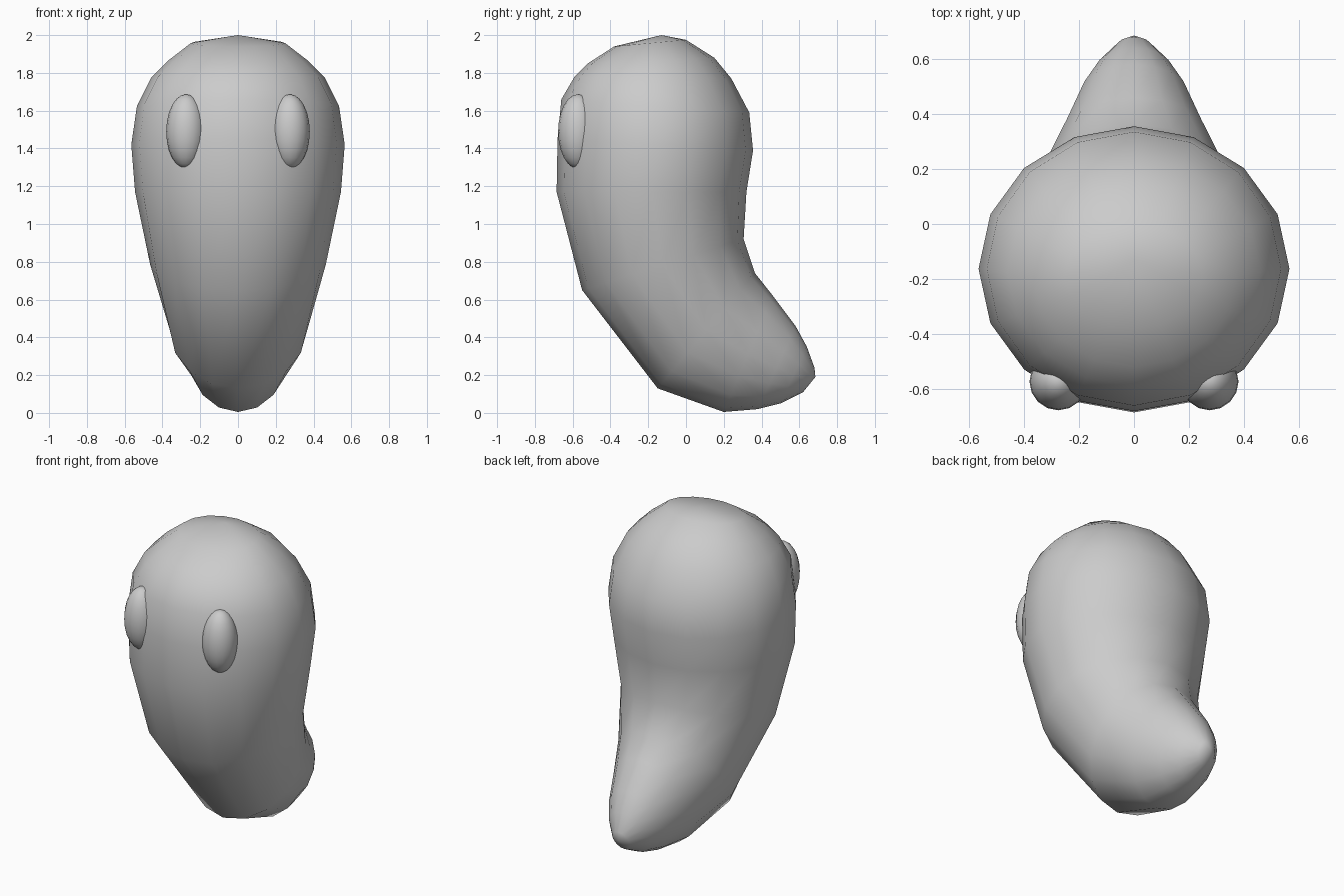
import bpy, bmesh
from math import sin, cos, tau
from mathutils import Vector

default_cube = bpy.data.objects.get("Cube")
if default_cube:
    bpy.data.objects.remove(default_cube, do_unlink=True)

grey = bpy.data.materials.new("light grey")
grey.use_nodes = True
GREY = (0.6, 0.6, 0.6, 1)
grey.diffuse_color = GREY
grey.node_tree.nodes["Principled BSDF"].inputs["Base Color"].default_value = GREY

SIDES = 16


def finish(name, bm):
    """Turn a bmesh into a smooth grey object."""
    bmesh.ops.recalc_face_normals(bm, faces=bm.faces)
    for face in bm.faces:
        face.smooth = True
    mesh = bpy.data.meshes.new(name)
    bm.to_mesh(mesh)
    bm.free()
    mesh.materials.append(grey)
    obj = bpy.data.objects.new(name, mesh)
    bpy.context.collection.objects.link(obj)
    return obj


# Body: elliptical rings along a bent spine, from the crown to the tail tip
# Each ring: front (y, z), back (y, z), half width
crown, tail_tip = (-0.13, 2.0), (0.685, 0.19)
rings = [
    ((-0.38, 1.94), (0.00, 1.975), 0.25),
    ((-0.52, 1.85), (0.15, 1.88), 0.37),
    ((-0.59, 1.78), (0.24, 1.77), 0.46),
    ((-0.66, 1.66), (0.335, 1.59), 0.535),
    ((-0.68, 1.45), (0.355, 1.39), 0.565),
    ((-0.685, 1.17), (0.32, 1.17), 0.545),
    ((-0.55, 0.65), (0.305, 0.92), 0.465),
    ((-0.15, 0.13), (0.365, 0.74), 0.36),
    ((0.20, 0.005), (0.46, 0.62), 0.265),
    ((0.38, 0.02), (0.58, 0.46), 0.195),
    ((0.50, 0.05), (0.64, 0.35), 0.135),
    ((0.62, 0.11), (0.68, 0.24), 0.06),
]

bm = bmesh.new()
loops = []
for front, back, width in rings:
    f, b = Vector((0, *front)), Vector((0, *back))
    middle, reach = (f + b) / 2, (b - f) / 2
    side = Vector((width, 0, 0))
    loops.append([bm.verts.new(middle + reach * cos(tau * i / SIDES) + side * sin(tau * i / SIDES))
                  for i in range(SIDES)])
top = bm.verts.new((0, *crown))
tip = bm.verts.new((0, *tail_tip))
for i in range(SIDES):
    j = (i + 1) % SIDES
    bm.faces.new((top, loops[0][i], loops[0][j]))
    bm.faces.new((tip, loops[-1][j], loops[-1][i]))
    for a, b in zip(loops, loops[1:]):
        bm.faces.new((a[i], b[i], b[j], a[j]))
finish("body", bm)

# Eyes: tall ovals half sunk into the face
for name, sign in (("left_eye", 1), ("right_eye", -1)):
    bm = bmesh.new()
    bmesh.ops.create_uvsphere(bm, u_segments=16, v_segments=12, radius=1)
    bmesh.ops.scale(bm, vec=(0.105, 0.105, 0.197), verts=bm.verts)
    bmesh.ops.translate(bm, vec=(sign * 0.275, -0.572, 1.49), verts=bm.verts)
    finish(name, bm)
